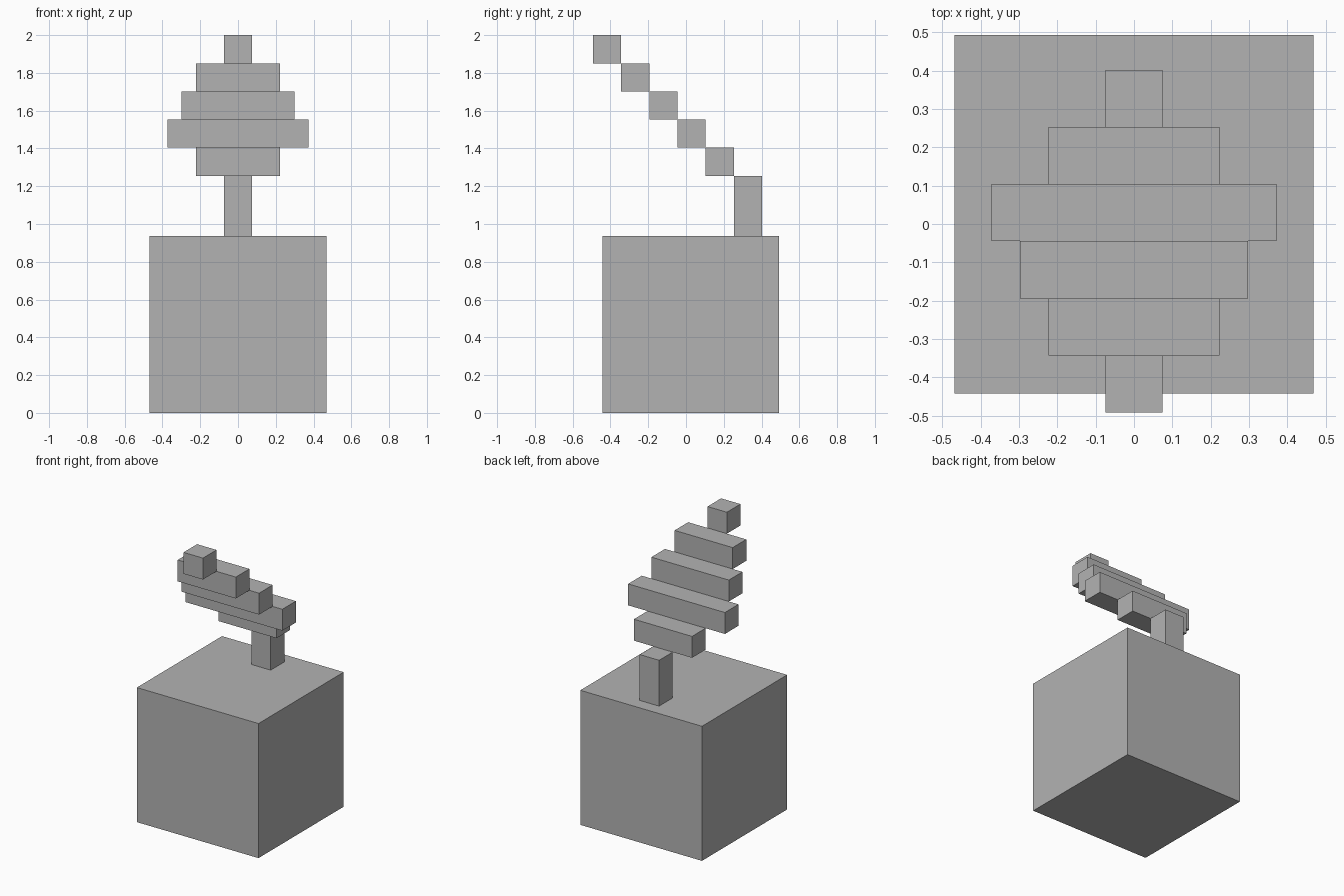
import bpy

if "Cube" in bpy.data.objects:
    bpy.data.objects.remove(bpy.data.objects["Cube"], do_unlink=True)

# Single plain grey for every part
grey = bpy.data.materials.new("plain grey")
grey.use_nodes = True
colour = (0.45, 0.45, 0.45, 1)
grey.diffuse_color = colour
grey.node_tree.nodes["Principled BSDF"].inputs["Base Color"].default_value = colour


def box(name, width, y_range, z_range):
    """Box centred on x = 0, spanning the given y and z ranges."""
    (y0, y1), (z0, z1) = y_range, z_range
    bpy.ops.mesh.primitive_cube_add(size=1, location=(0, (y0 + y1) / 2, (z0 + z1) / 2))
    part = bpy.context.object
    part.name = name
    part.scale = (width, y1 - y0, z1 - z0)
    bpy.ops.object.transform_apply(location=False, rotation=False, scale=True)
    part.data.materials.append(grey)


STEP = 0.149       # side of one square bar
BASE = 0.936       # side of the base cube
STEM_FRONT = 0.253
STEM_TOP = 2 - 5 * STEP

# Base cube and the stem at its back
box("base", BASE, (-0.443, -0.443 + BASE), (0, BASE))
box("stem", STEP, (STEM_FRONT, STEM_FRONT + STEP), (BASE, STEM_TOP))

# Bars climb forward edge to edge, widths counted in steps
for i, count in enumerate((3, 5, 4, 3, 1)):
    y = STEM_FRONT - i * STEP
    z = STEM_TOP + i * STEP
    box(f"leaf_bar_{i + 1}", count * STEP, (y - STEP, y), (z, z + STEP))
